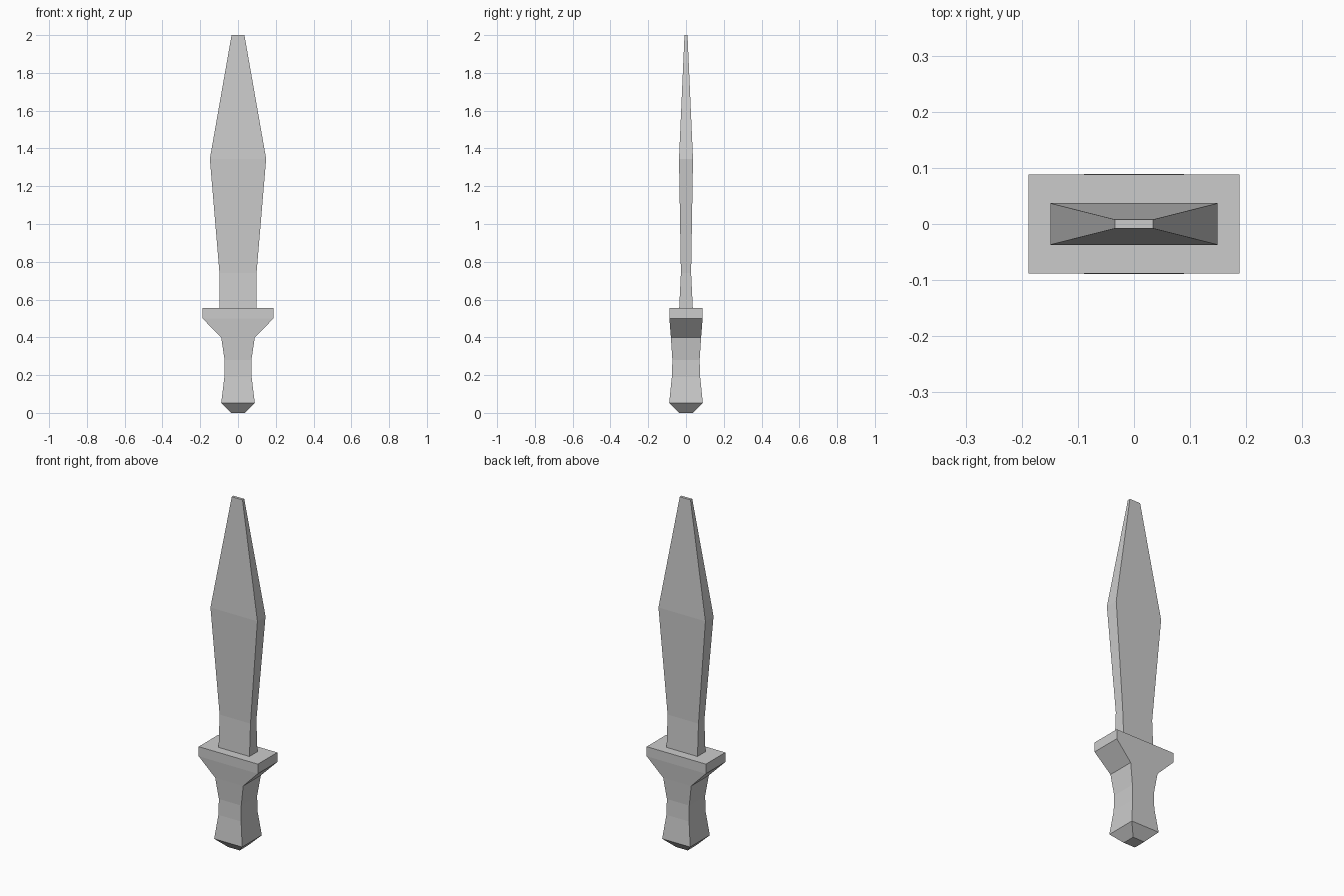
import bpy
import bmesh

cube = bpy.data.objects.get("Cube")
if cube:
    bpy.data.objects.remove(cube, do_unlink=True)

steel = bpy.data.materials.new("plain_grey")
steel.use_nodes = True
GREY = (0.6, 0.6, 0.6, 1)
steel.diffuse_color = GREY
steel.node_tree.nodes["Principled BSDF"].inputs["Base Color"].default_value = GREY


def loft(name, sections):
    """Skin a stack of centred rectangles given as (z, half width, half depth)."""
    bm = bmesh.new()
    rings = [[bm.verts.new((sx * w, sy * d, z))
              for sx, sy in ((-1, -1), (1, -1), (1, 1), (-1, 1))]
             for z, w, d in sections]
    for low, high in zip(rings, rings[1:]):
        for i in range(4):
            j = (i + 1) % 4
            bm.faces.new((low[i], low[j], high[j], high[i]))
    bm.faces.new(rings[0][::-1])
    bm.faces.new(rings[-1])
    bmesh.ops.recalc_face_normals(bm, faces=bm.faces)
    mesh = bpy.data.meshes.new(name)
    bm.to_mesh(mesh)
    bm.free()
    mesh.materials.append(steel)
    obj = bpy.data.objects.new(name, mesh)
    bpy.context.collection.objects.link(obj)
    return obj


# Pommel, waisted grip and flared guard in one piece
loft("grip_and_guard", [
    (0.0, 0.037, 0.037), (0.053, 0.089, 0.089), (0.19, 0.072, 0.075),
    (0.28, 0.071, 0.072), (0.4, 0.089, 0.08), (0.5, 0.188, 0.088),
    (0.555, 0.188, 0.088)])

# Leaf-shaped blade with a blunt tip
loft("blade", [
    (0.555, 0.098, 0.036), (0.74, 0.098, 0.027),
    (1.345, 0.149, 0.037), (2.0, 0.034, 0.008)])
